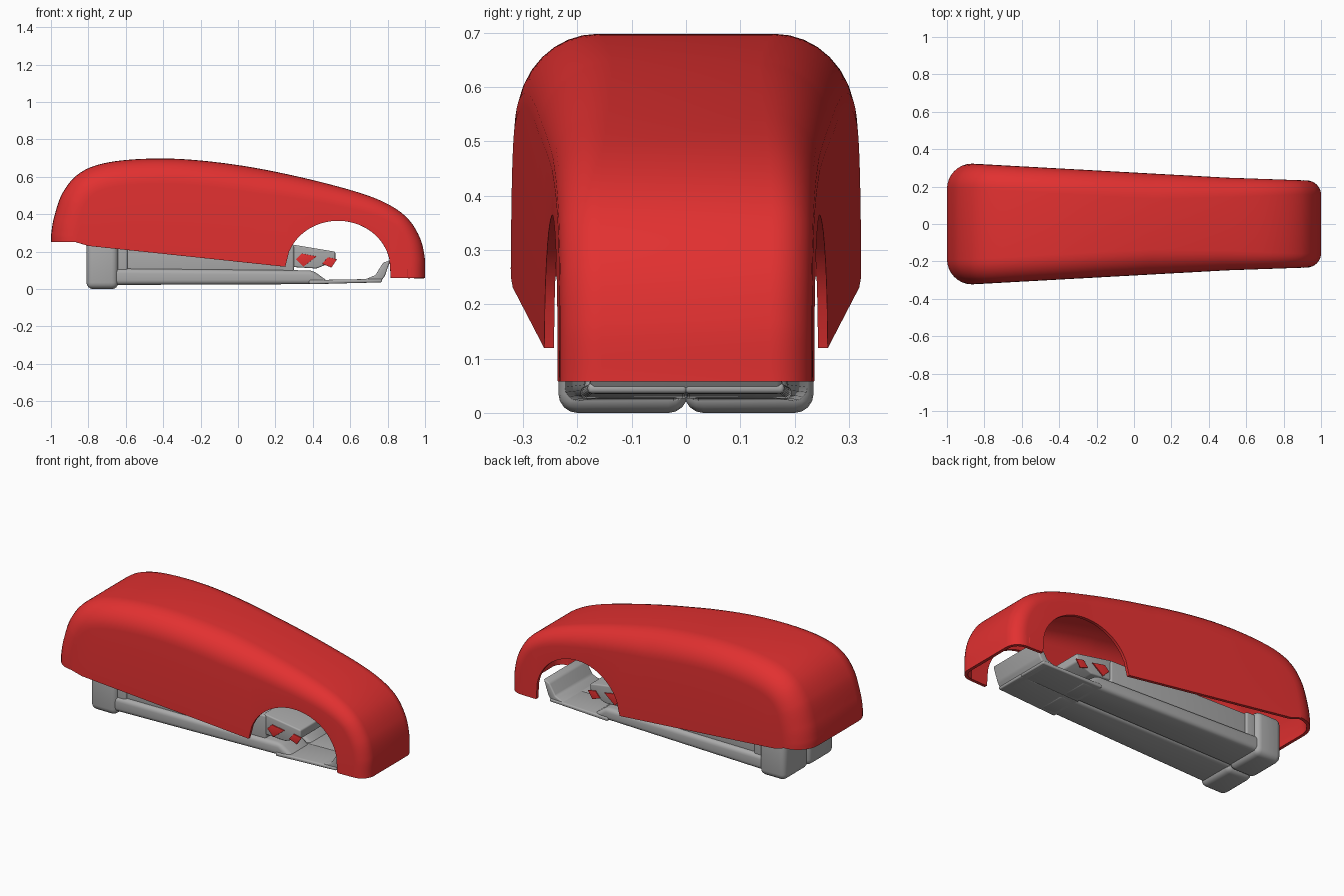
import bpy, bmesh, math
from mathutils import Vector

cube = bpy.data.objects.get("Cube")
if cube:
    bpy.data.objects.remove(cube)


def material(name, rgb):
    m = bpy.data.materials.new(name)
    m.use_nodes = True
    m.diffuse_color = (*rgb, 1)
    m.node_tree.nodes["Principled BSDF"].inputs["Base Color"].default_value = (*rgb, 1)
    return m


RED = material("red", (0.76, 0.03, 0.03))
GREY = material("grey", (0.4, 0.4, 0.4))


def make(name, bm, mat, thickness=0):
    mesh = bpy.data.meshes.new(name)
    bm.to_mesh(mesh)
    bm.free()
    mesh.materials.append(mat)
    ob = bpy.data.objects.new(name, mesh)
    bpy.context.collection.objects.link(ob)
    bpy.ops.object.select_all(action='DESELECT')
    ob.select_set(True)
    bpy.context.view_layer.objects.active = ob
    if thickness:
        mod = ob.modifiers.new("shell", 'SOLIDIFY')
        mod.thickness = thickness
        mod.offset = -1
        bpy.ops.object.modifier_apply(modifier=mod.name)
    bpy.ops.object.shade_smooth_by_angle(angle=math.radians(40))
    return ob


def spline(pts, steps):
    """Smooth curve through the points."""
    p = [Vector(q) for q in pts]
    p = [2 * p[0] - p[1]] + p + [2 * p[-1] - p[-2]]
    out = []
    for a, b, c, d in zip(p, p[1:], p[2:], p[3:]):
        for k in range(steps):
            t = k / steps
            out.append(b + (c - a) * t / 2 + (2 * a - 5 * b + 4 * c - d) * t * t / 2
                       + (3 * b - a - 3 * c + d) * t ** 3 / 2)
    return out + [p[-2]]


# Hood: side outline swept across the width, with rounded shoulders
BACK_RIM, FRONT_RIM = 0.252, 0.058


def half_width(x):
    return 0.323 - 0.055 * (max(x, -0.87) + 0.87) + 0.02 * max(0, x - 0.5)


def rim_height(x):
    z = max(0.25 - 0.106 * (x + 0.98), BACK_RIM - 0.3 * (x + 0.87), FRONT_RIM)
    z = min(z, BACK_RIM)
    u = (x - 0.535) / 0.28          # side arch
    if abs(u) < 1:
        z = max(z, 0.11 + 0.255 * math.sqrt(1 - u * u))
    return z


outline = spline([(-1, BACK_RIM), (-0.998, 0.3), (-0.983, 0.385), (-0.94, 0.51),
                  (-0.86, 0.61), (-0.74, 0.667), (-0.55, 0.694), (-0.3, 0.695),
                  (0, 0.663), (0.3, 0.606), (0.6, 0.53), (0.78, 0.465), (0.9, 0.385),
                  (0.97, 0.28), (0.998, 0.17), (1, FRONT_RIM)], 14)
ARC = 8
bm = bmesh.new()
rows = []
last = len(outline) - 1
for i, p in enumerate(outline):
    d = (outline[min(i + 1, last)] - outline[max(i - 1, 0)]).normalized()
    inward = Vector((d.y, -d.x))
    if i in (0, last):
        inward = Vector((1 if i == 0 else -1, 0))
    r = 0.135 - 0.06 * min(1, max(0, (p.x - 0.1) / 0.8))
    side = []
    for k in range(ARC + 1):
        a = math.pi / 2 * k / ARC
        q = p + inward * r * (1 - math.sin(a))
        z = max(q.y, FRONT_RIM if p.x > 0 else BACK_RIM)
        side.append((q.x, half_width(q.x) - r * (1 - math.cos(a)), z))
    x, y, z = side[0]
    side.insert(0, (x, y, z if i in (0, last) else min(rim_height(x), z)))
    row = [(x, -y, z) for x, y, z in side] + side[::-1]
    rows.append([bm.verts.new(v) for v in row])
for r0, r1 in zip(rows, rows[1:]):
    for j in range(len(r0) - 1):
        bm.faces.new((r0[j], r1[j], r1[j + 1], r0[j + 1]))
bmesh.ops.remove_doubles(bm, verts=bm.verts[:], dist=0.0005)
make("hood", bm, RED, 0.018)


# Inner parts: side outlines extruded across the width, narrowing to the front
def slab(name, pts, y0, y1, bevel, taper=0.03, mat=GREY):
    bm = bmesh.new()
    ends = [[bm.verts.new((x, y * (1 - taper * (x + 0.7) / 0.2), z)) for x, z in pts]
            for y in (y0, y1)]
    bm.faces.new(ends[0])
    bm.faces.new(ends[1][::-1])
    n = len(pts)
    for i in range(n):
        j = (i + 1) % n
        bm.faces.new((ends[0][j], ends[0][i], ends[1][i], ends[1][j]))
    bmesh.ops.recalc_face_normals(bm, faces=bm.faces[:])
    bmesh.ops.bevel(bm, geom=bm.edges[:], offset=bevel, segments=4, profile=0.5,
                    affect='EDGES', clamp_overlap=True)
    return make(name, bm, mat)


def box(x0, x1, z0, z1):
    return [(x0, z0), (x1, z0), (x1, z1), (x0, z1)]


for label, s in (("left", 1), ("right", -1)):
    slab(label + "_rear_foot", box(-0.81, -0.64, 0, 0.26), -0.003 * s, 0.235 * s, 0.035, 0)
    slab(label + "_rail", [(-0.7, 0.022), (0.5, 0.027), (0.4, 0.1), (-0.7, 0.11)],
         -0.003 * s, 0.225 * s, 0.025)
    slab(label + "_front_floor", [(0.38, 0.026), (0.77, 0.036), (0.77, 0.055), (0.38, 0.048)],
         -0.003 * s, 0.232 * s, 0.008)
    slab(label + "_upper_tab", [(0.31, 0.16), (0.35, 0.12), (0.42, 0.175), (0.34, 0.19)],
         0.192 * s, 0.2 * s, 0.001, mat=RED)
    slab(label + "_front_tab", [(0.45, 0.135), (0.5, 0.115), (0.53, 0.16), (0.48, 0.17)],
         0.192 * s, 0.2 * s, 0.001, mat=RED)

slab("rear_frame", box(-0.68, -0.59, 0.05, 0.24), -0.212, 0.212, 0.012)
slab("magazine", box(-0.66, 0.3, 0.08, 0.235), -0.2, 0.2, 0.012)
slab("magazine_tip", [(0.26, 0.12), (0.42, 0.11), (0.52, 0.15), (0.52, 0.2), (0.28, 0.24)],
     -0.192, 0.192, 0.008)
slab("front_nose", [(0.64, 0.035), (0.76, 0.035), (0.785, 0.07), (0.815, 0.155),
                    (0.775, 0.14), (0.735, 0.075)], -0.225, 0.225, 0.008)
